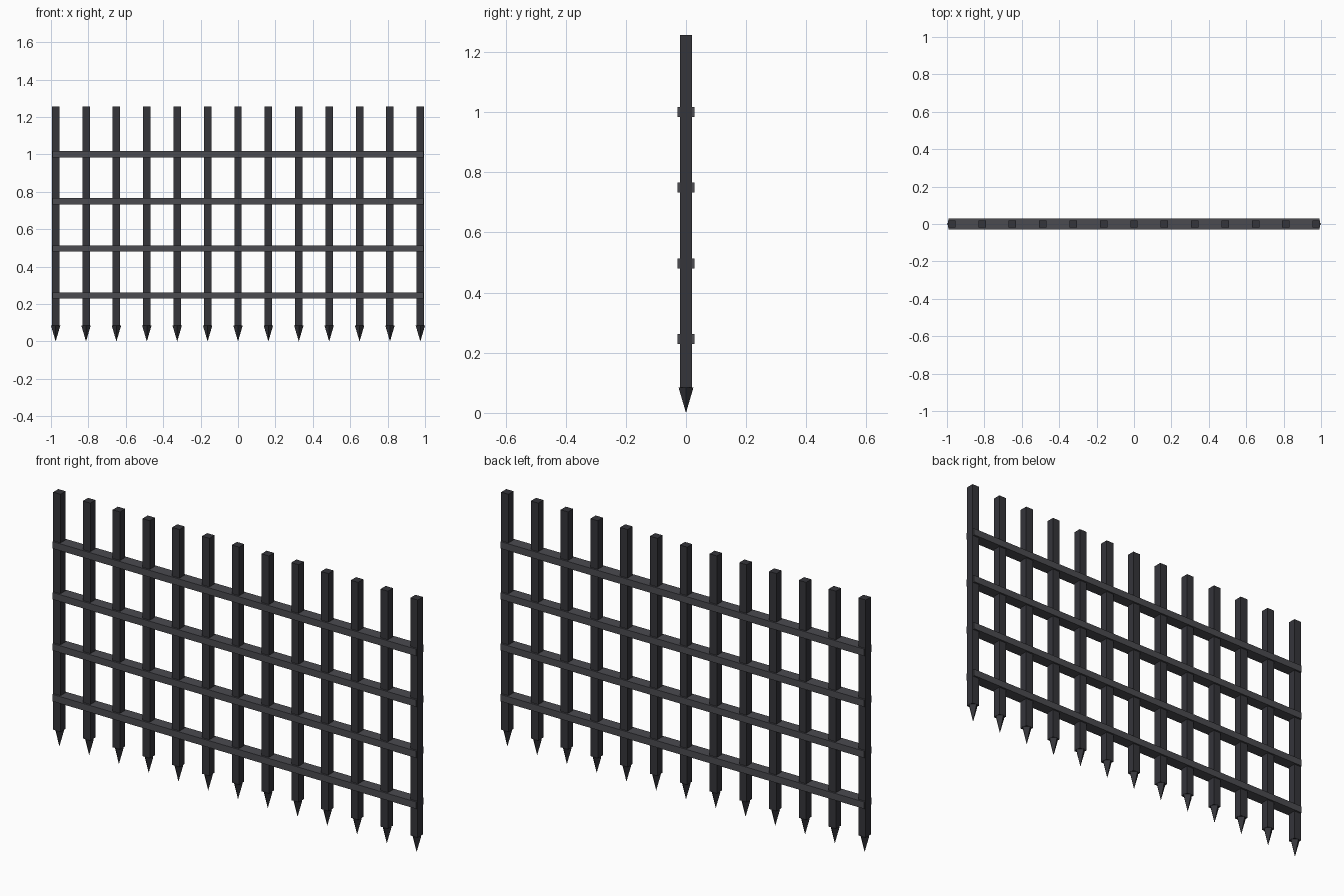
import bpy
from math import pi

if "Cube" in bpy.data.objects:
    bpy.data.objects.remove(bpy.data.objects["Cube"])

def material(name, color):
    m = bpy.data.materials.new(name)
    m.diffuse_color = (*color, 1)
    m.use_nodes = True
    m.node_tree.nodes["Principled BSDF"].inputs["Base Color"].default_value = m.diffuse_color
    return m

dark_iron = material("dark_iron", (0.035, 0.035, 0.042))
rail_iron = material("rail_iron", (0.07, 0.07, 0.08))

def box(name, center, size, mat):
    bpy.ops.mesh.primitive_cube_add(size=1, location=center)
    ob = bpy.context.object
    ob.name = name
    ob.scale = size
    ob.data.materials.append(mat)

BARS, SPACING = 13, 0.1625
TOP, SPIKE = 1.257, 0.085

for i in range(BARS):
    x = (i - (BARS - 1) / 2) * SPACING
    # Square upright bar
    box(f"upright_bar_{i + 1}", (x, 0, (TOP + SPIKE) / 2), (0.04, 0.04, TOP - SPIKE), dark_iron)
    # Four-sided spike pointing down
    bpy.ops.mesh.primitive_cone_add(vertices=4, radius1=0.025, radius2=0, depth=SPIKE,
                                    location=(x, 0, SPIKE / 2), rotation=(pi, 0, 0))
    spike = bpy.context.object
    spike.name = f"spike_{i + 1}"
    spike.data.materials.append(dark_iron)

# Horizontal rails
for i, z in enumerate((0.246, 0.497, 0.749, 1.0)):
    box(f"cross_rail_{i + 1}", (0, 0, z), (1.985, 0.057, 0.034), rail_iron)
